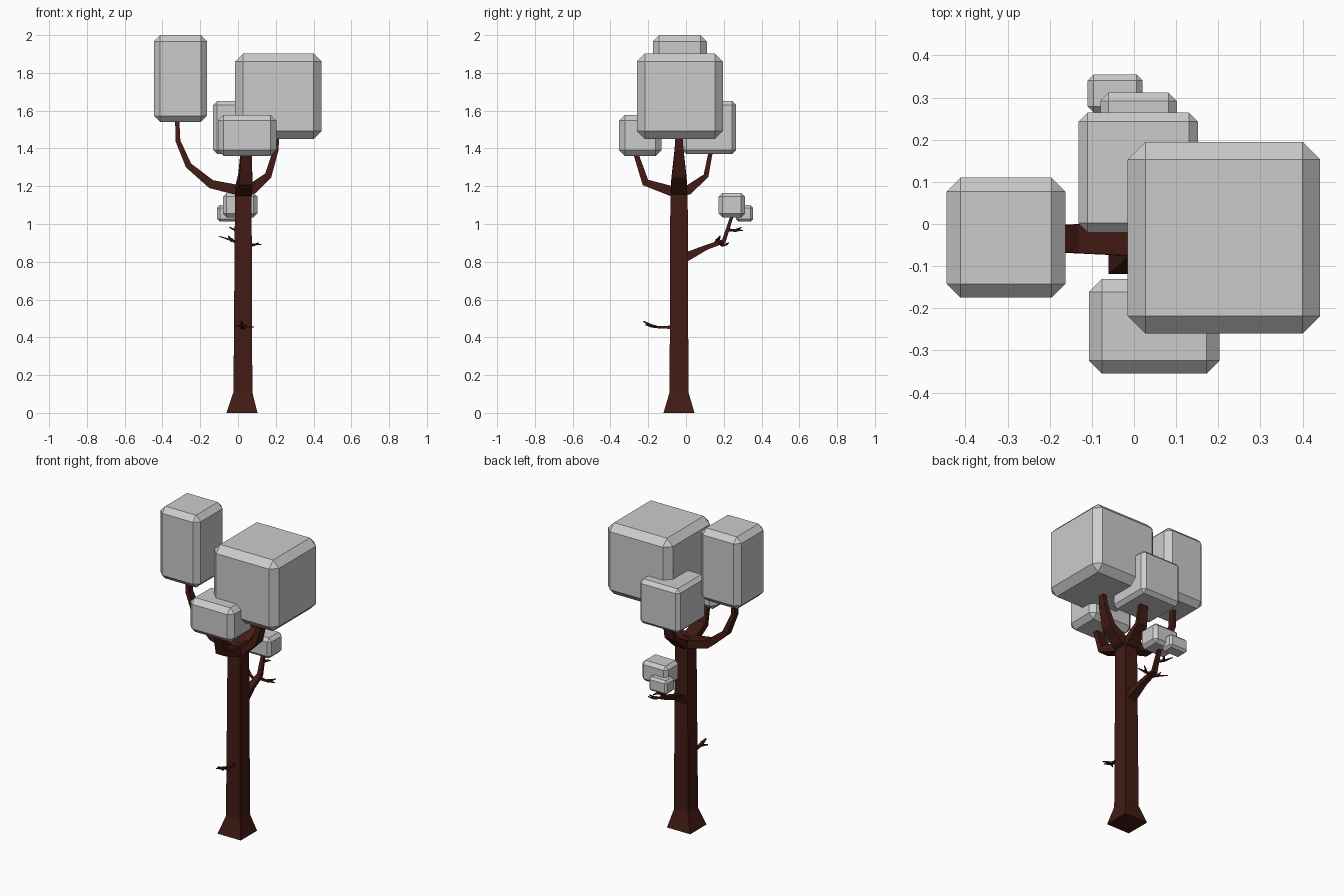
import bpy, bmesh
from mathutils import Vector

bark = bpy.data.materials.new("bark")
bark.diffuse_color = (0.055, 0.011, 0.007, 1)


def finish(name, bm, mat=None):
    bmesh.ops.recalc_face_normals(bm, faces=bm.faces[:])
    me = bpy.data.meshes.new(name)
    bm.to_mesh(me)
    bm.free()
    ob = bpy.data.objects.new(name, me)
    bpy.context.collection.objects.link(ob)
    if mat:
        me.materials.append(mat)
    return ob


def limb(name, path, side):
    """Four-sided tapered limb; path rows are (x, y, z, half width, half thickness)."""
    pts = [Vector(p[:3]) for p in path]
    side = Vector(side).normalized()
    bm = bmesh.new()
    rings = []
    for i, p in enumerate(pts):
        before = (p - pts[i - 1]).normalized() if i else Vector()
        after = (pts[i + 1] - p).normalized() if i < len(pts) - 1 else Vector()
        t = (before + after).normalized()
        up = t.cross(side).normalized()
        w, h = path[i][3:]
        rings.append([bm.verts.new(p + side * w * a + up * h * b)
                      for a, b in ((-1, -1), (1, -1), (1, 1), (-1, 1))])
    for r, s in zip(rings, rings[1:]):
        for k in range(4):
            bm.faces.new((r[k], r[(k + 1) % 4], s[(k + 1) % 4], s[k]))
    bm.faces.new(rings[0])
    bm.faces.new(rings[-1])
    return finish(name, bm, bark)


def leaf_block(name, lo, hi, bevel):
    """Chamfered box between two corners."""
    bm = bmesh.new()
    bmesh.ops.create_cube(bm, size=1)
    lo, hi = Vector(lo), Vector(hi)
    for v in bm.verts:
        v.co = (lo + hi) / 2 + v.co * (hi - lo)
    bmesh.ops.bevel(bm, geom=bm.edges[:], offset=bevel, segments=1, affect='EDGES')
    return finish(name, bm)


X, Y = (1, 0, 0), (0, 1, 0)

# Trunk with flared foot
limb("trunk", [(.021, -.037, 0, .082, .082), (.026, -.037, .11, .05, .05),
               (.028, -.037, 1.145, .044, .046), (.028, -.037, 1.205, .044, .044)], X)

# Four main branches at the crown
limb("left_branch", [(.02, -.035, 1.175, .042, .028), (-.142, -.035, 1.211, .034, .023),
                     (-.262, -.035, 1.31, .026, .017), (-.318, -.035, 1.44, .02, .013),
                     (-.322, -.035, 1.56, .016, .011)], Y)
limb("right_branch", [(.03, -.037, 1.172, .043, .03), (.08, -.037, 1.19, .043, .029),
                      (.16, -.037, 1.257, .038, .019), (.2, -.037, 1.39, .024, .014),
                      (.207, -.037, 1.47, .018, .012)], Y)
limb("front_branch", [(.028, -.03, 1.18, .044, .03), (.03, -.08, 1.175, .044, .027),
                      (.04, -.215, 1.22, .036, .02), (.046, -.268, 1.38, .028, .013)], X)
limb("back_branch", [(.028, -.03, 1.172, .044, .028), (.028, .012, 1.18, .042, .025),
                     (.035, .106, 1.255, .034, .014), (.04, .132, 1.39, .026, .011)], X)

# Low rear branch with twigs
limb("rear_branch", [(.026, 0, .825, .03, .024), (.02, .11, .877, .02, .013),
                     (.015, .2, .909, .015, .012), (.012, .246, 1.05, .01, .008)], X)
for i, (a, b, c) in enumerate((
        ((.02, .15, .89), (-.03, .165, .912), (-.102, .18, .936)),
        ((.02, .18, .9), (.07, .19, .889), (.128, .19, .893)),
        ((.015, .222, .97), (-.01, .255, .965), (-.045, .295, .983)),
        ((.07, .19, .889), (.09, .21, .891), (.11, .225, .9)),
        ((-.01, .255, .965), (.01, .28, .968), (.02, .3, .965)),
        ((-.03, .165, .912), (-.045, .175, .925), (-.05, .18, .938)))):
    limb(f"rear_twig_{i}", [(*a, .008, .008), (*b, .005, .005), (*c, .002, .002)],
         (Vector(c) - Vector(a)).cross((0, 0, 1)))

# Low front twig and its forks
limb("front_twig", [(.026, -.07, .453, .012, .009), (.025, -.15, .454, .009, .006),
                    (.022, -.19, .465, .008, .007), (.018, -.225, .485, .004, .004)], X)
for i, (a, b) in enumerate((((.024, -.16, .456), (.083, -.185, .455)),
                            ((.024, -.175, .458), (-.012, -.205, .462)),
                            ((.022, -.19, .465), (.045, -.215, .466)))):
    limb(f"front_twig_fork_{i}", [(*a, .007, .006), (*b, .002, .002)],
         (Vector(b) - Vector(a)).cross((0, 0, 1)))

# Chamfered foliage blocks
leaf_block("left_foliage", (-.445, -.175, 1.54), (-.163, .11, 2.0), .033)
leaf_block("right_foliage", (-.015, -.26, 1.45), (.442, .195, 1.903), .042)
leaf_block("front_foliage", (-.107, -.355, 1.36), (.203, -.13, 1.578), .031)
leaf_block("back_foliage", (-.132, -.02, 1.37), (.152, .265, 1.652), .022)
leaf_block("rear_foliage_large", (-.08, .173, 1.035), (.102, .312, 1.165), .02)
leaf_block("rear_foliage_small", (-.11, .265, 1.012), (.02, .355, 1.1), .014)
